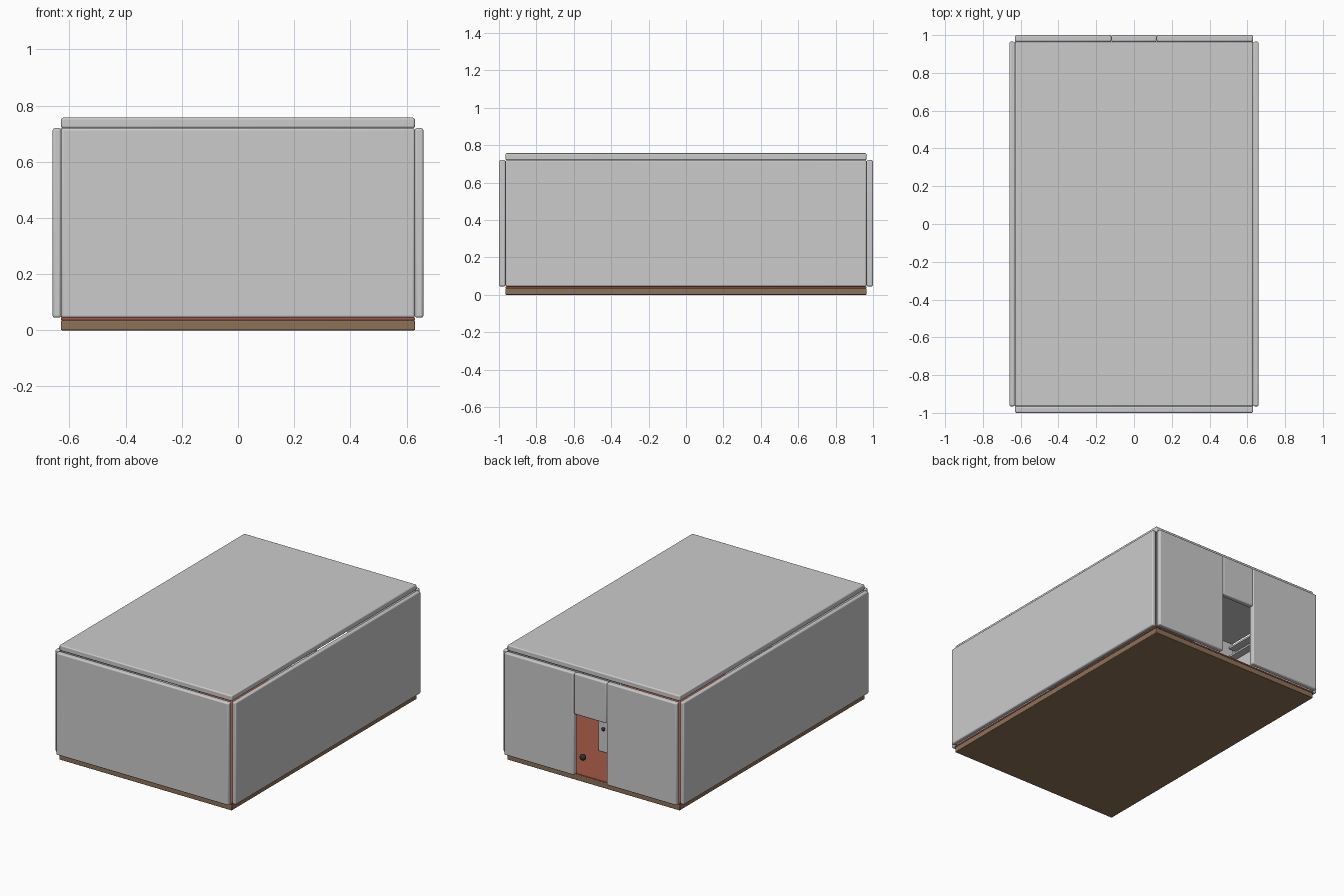
import bpy
import bmesh
from mathutils import Vector

if "Cube" in bpy.data.objects:
    bpy.data.objects.remove(bpy.data.objects["Cube"])


def material(name, rgb):
    m = bpy.data.materials.new(name)
    m.diffuse_color = (*rgb, 1)
    m.use_nodes = True
    m.node_tree.nodes["Principled BSDF"].inputs["Base Color"].default_value = m.diffuse_color
    return m


WOOD = material("wood", (0.27, 0.17, 0.10))
TILE = material("red_tile", (0.36, 0.10, 0.06))
DARK = material("dark", (0.03, 0.03, 0.03))


def finish(name, bm, mat=None, bevel=0.0):
    mesh = bpy.data.meshes.new(name)
    bm.to_mesh(mesh)
    bm.free()
    ob = bpy.data.objects.new(name, mesh)
    bpy.context.collection.objects.link(ob)
    if mat:
        mesh.materials.append(mat)
    if bevel:
        b = ob.modifiers.new("Bevel", 'BEVEL')
        b.width = bevel
        b.segments = 3
    bpy.ops.object.select_all(action='DESELECT')
    ob.select_set(True)
    bpy.context.view_layer.objects.active = ob
    bpy.ops.object.shade_smooth_by_angle()
    return ob


def box(name, lo, hi, mat=None, bevel=0.0):
    lo, hi = Vector(lo), Vector(hi)
    bm = bmesh.new()
    bmesh.ops.create_cube(bm, size=1)
    bmesh.ops.scale(bm, vec=hi - lo, verts=bm.verts)
    bmesh.ops.translate(bm, vec=(lo + hi) / 2, verts=bm.verts)
    return finish(name, bm, mat, bevel)


def ball(name, centre, radius, mat):
    bm = bmesh.new()
    bmesh.ops.create_uvsphere(bm, u_segments=16, v_segments=10, radius=radius)
    bmesh.ops.translate(bm, vec=centre, verts=bm.verts)
    return finish(name, bm, mat)


W, D = 0.63, 0.965             # half width and half depth of the room
OUT_X, OUT_Y = 0.66, 1.0
FLOOR, TOP = 0.045, 0.72
DOOR, DOOR_TOP = 0.12, 0.45

# Floor slab, tile layer and ceiling
box("floor_slab", (-W, -D, 0), (W, D, 0.036), WOOD, 0.004)
box("floor_tiles", (-W, -D, 0.036), (W, D, FLOOR), TILE)
box("ceiling", (-W, -D, TOP), (W, D, 0.757), None, 0.007)

# Side walls and the two halves of the back wall
for s, side in ((-1, "left"), (1, "right")):
    x0, x1 = sorted((s * W, s * OUT_X))
    box(side + "_wall", (x0, -D, FLOOR), (x1, D, TOP), None, 0.008)
    x0, x1 = sorted((s * DOOR, s * W))
    box("back_wall_" + side, (x0, D, FLOOR), (x1, OUT_Y, TOP), None, 0.008)

# Front wall and the lintel over the doorway
box("front_wall", (-W, -OUT_Y, FLOOR), (W, -D, TOP), None, 0.008)
box("door_lintel", (-DOOR, D, DOOR_TOP), (DOOR, OUT_Y, TOP), None, 0.008)

# Low cabinet glimpsed through the doorway
box("cabinet", (-0.12, 0.48, FLOOR), (0.2, 0.63, 0.26), None, 0.006)
for x in (0.01, 0.16):
    ball("cabinet_knob", (x, 0.635, 0.2), 0.012, DARK)

# Small dark door stop inside the doorway
ball("door_stop", (0.2, 0.79, FLOOR + 0.02), 0.02, DARK)

# Tall cupboard against the left wall and a shelf unit beside it
box("tall_cupboard", (-W, 0.0, FLOOR), (-0.42, 0.2, TOP), None, 0.004)
for z in (0.60, 0.66):
    box("wall_shelf", (-W, 0.22, z), (-0.58, 0.42, z + 0.012))
